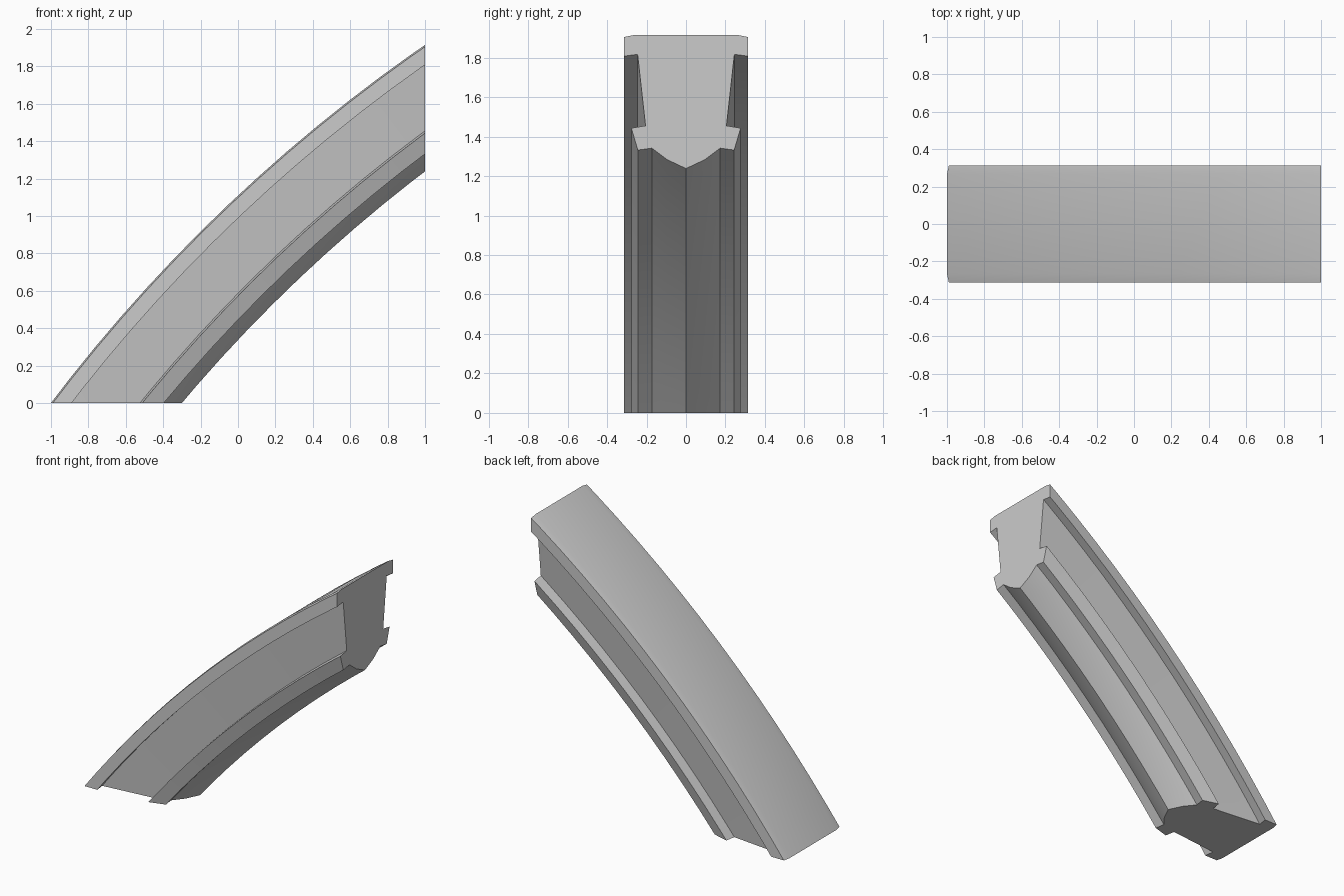
import bpy, bmesh, math

cube = bpy.data.objects.get("Cube")
if cube:
    bpy.data.objects.remove(cube, do_unlink=True)

stone = bpy.data.materials.new("grey stone")
stone.use_nodes = True
COLOUR = (0.6, 0.6, 0.6, 1)
stone.diffuse_color = COLOUR
stone.node_tree.nodes["Principled BSDF"].inputs["Base Color"].default_value = COLOUR

# Centre of the arch in the xz plane
CX, CZ = 5.98, -5.29
STEPS = 16
START, END = math.radians(144.5), math.radians(122.5)

# Half section (y, z) where the rib meets the plane x = 1
half = [(0.265, 1.915), (0.313, 1.905), (0.313, 1.808), (0.245, 1.817),
        (0.205, 1.455), (0.277, 1.443), (0.244, 1.332), (0.173, 1.342),
        (0.096, 1.284)]
section = half + [(0, 1.239)] + [(-y, z) for y, z in reversed(half)]

# Sweep the section round the arch centre
bm = bmesh.new()
rings = []
for i in range(STEPS + 1):
    a = START + (END - START) * i / STEPS
    ring = []
    for y, z in section:
        r = math.hypot(1 - CX, z - CZ)
        ring.append(bm.verts.new((CX + r * math.cos(a), y, CZ + r * math.sin(a))))
    rings.append(ring)
n = len(section)
for a, b in zip(rings, rings[1:]):
    for j in range(n):
        k = (j + 1) % n
        bm.faces.new((a[j], a[k], b[k], b[j]))

# Trim to the ground and to the crown plane, then cap both ends
for point, normal in (((0, 0, 0), (0, 0, -1)), ((1, 0, 0), (1, 0, 0))):
    geom = bm.verts[:] + bm.edges[:] + bm.faces[:]
    cut = bmesh.ops.bisect_plane(bm, geom=geom, plane_co=point, plane_no=normal,
                                 clear_outer=True)["geom_cut"]
    edges = [e for e in cut if isinstance(e, bmesh.types.BMEdge)]
    bmesh.ops.contextual_create(bm, geom=edges)
bmesh.ops.recalc_face_normals(bm, faces=bm.faces)

mesh = bpy.data.meshes.new("arch_rib")
bm.to_mesh(mesh)
bm.free()
mesh.materials.append(stone)
rib = bpy.data.objects.new("arch_rib", mesh)
bpy.context.collection.objects.link(rib)

# Smooth along the curve, crisp at the moulding edges
bpy.ops.object.select_all(action="DESELECT")
rib.select_set(True)
bpy.context.view_layer.objects.active = rib
bpy.ops.object.shade_smooth_by_angle(angle=math.radians(20))
